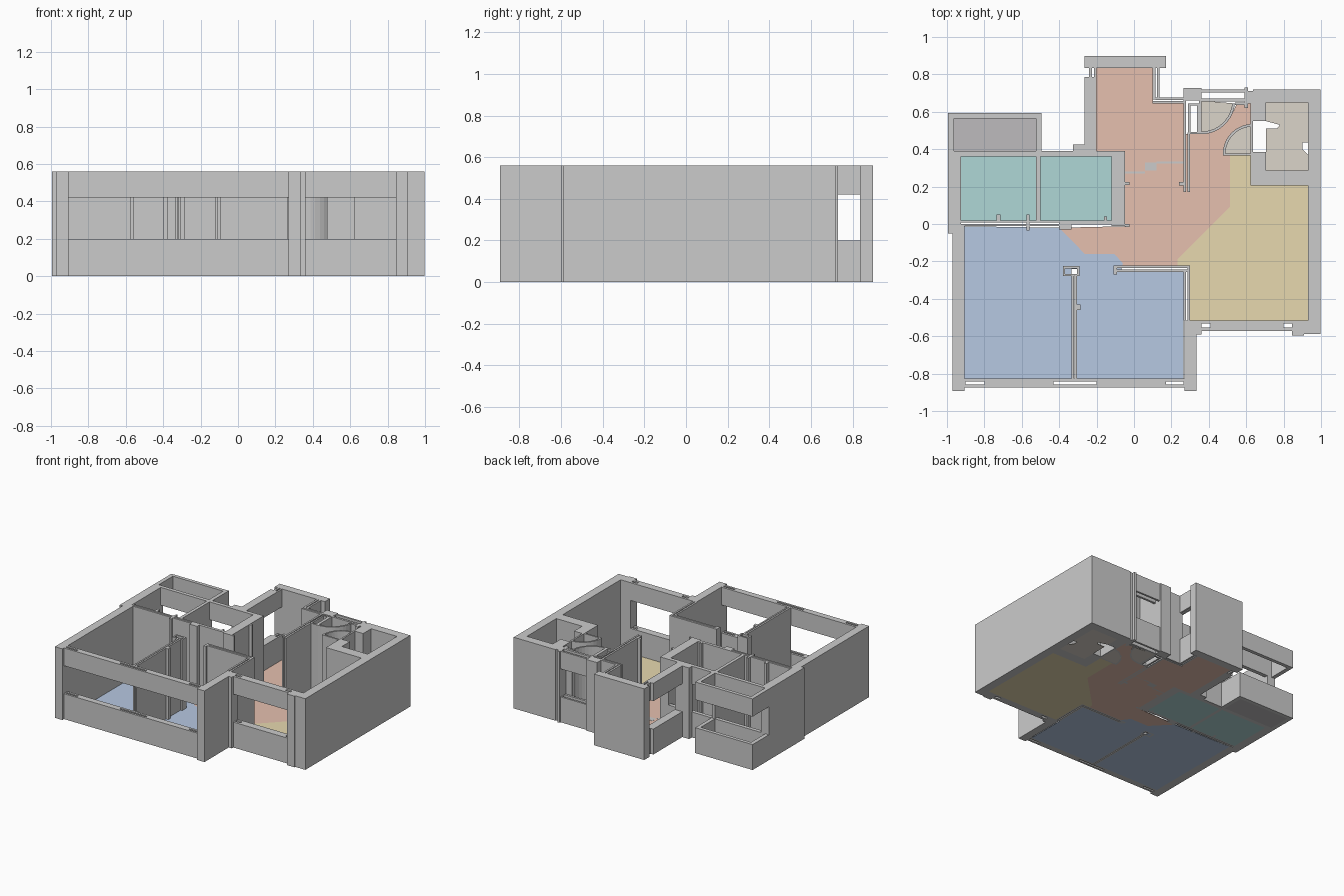
import bpy, bmesh, math

H, SILL, HEAD = 0.56, 0.2, 0.42      # wall height, window bottom, window top
FULL, OPEN = [(0, H)], [(0, SILL), (HEAD, H)]


def finish(name, bm, color=None):
    bmesh.ops.recalc_face_normals(bm, faces=bm.faces)
    me = bpy.data.meshes.new(name)
    bm.to_mesh(me)
    bm.free()
    ob = bpy.data.objects.new(name, me)
    bpy.context.collection.objects.link(ob)
    if color:
        mat = bpy.data.materials.new(name + "_colour")
        mat.diffuse_color = (*color, 1)
        me.materials.append(mat)


def extrude(bm, pts, z0, z1):
    face = bm.faces.new([bm.verts.new((x, y, z0)) for x, y in pts])
    up = bmesh.ops.extrude_face_region(bm, geom=[face])["geom"]
    bm.faces.new([bm.verts.new((x, y, z0)) for x, y in pts]) if face not in bm.faces[:] else None
    bmesh.ops.translate(bm, vec=(0, 0, z1 - z0),
                        verts=[v for v in up if isinstance(v, bmesh.types.BMVert)])


def walls(name, rects, spans=FULL):
    """Wall pieces given as (x0, x1, y0, y1)."""
    bm = bmesh.new()
    for x0, x1, y0, y1 in rects:
        for z0, z1 in spans:
            extrude(bm, [(x0, y0), (x1, y0), (x1, y1), (x0, y1)], z0, z1)
    finish(name, bm)


def slotted(name, x0, x1, y0, y1, slots, slot_y):
    """Window wall: sill and lintel with narrow vertical slots."""
    a, b = slot_y
    rects = [(x0, x1, y0, a), (x0, x1, b, y1)]
    x = x0
    for s0, s1 in slots:
        if s0 > x:
            rects.append((x, s0, a, b))
        x = s1
    if x < x1:
        rects.append((x, x1, a, b))
    walls(name, rects, OPEN)


def ring(name, x0, x1, y0, y1, t):
    walls(name, [(x0, x1, y0, y0 + t), (x0, x1, y1 - t, y1),
                 (x0, x0 + t, y0 + t, y1 - t), (x1 - t, x1, y0 + t, y1 - t)])


def arc_pts(cx, cy, r, a0, a1, n=10):
    return [(cx + r * math.cos(math.radians(a0 + (a1 - a0) * i / n)),
             cy + r * math.sin(math.radians(a0 + (a1 - a0) * i / n))) for i in range(n + 1)]


def arc_wall(name, cx, cy, r, a0, a1, t=0.014):
    bm = bmesh.new()
    extrude(bm, arc_pts(cx, cy, r, a0, a1) + arc_pts(cx, cy, r - t, a1, a0), 0, H)
    finish(name, bm)


def floor(name, polys, color):
    bm = bmesh.new()
    for p in polys:
        extrude(bm, p, 0, 0.003)
    finish(name, bm, color)


def rect(x0, x1, y0, y1):
    return [(x0, y0), (x1, y0), (x1, y1), (x0, y1)]


# Outer walls
walls("left_wall", [(-0.97, -0.905, -0.893, -0.045), (-0.995, -0.925, -0.05, 0.39),
                    (-0.925, -0.905, -0.05, -0.01)])
walls("front_pier", [(0.27, 0.333, -0.893, -0.575), (0.27, 0.36, -0.592, -0.515)])
walls("right_wall", [(0.93, 0.998, -0.588, 0.718), (0.845, 0.93, -0.575, -0.515),
                     (0.845, 0.91, -0.597, -0.575), (0.91, 0.93, -0.588, -0.575)])
slotted("bedroom_window_wall", -0.905, 0.27, -0.873, -0.825,
        [(-0.9, -0.80), (-0.43, -0.20), (0.17, 0.265)], (-0.857, -0.843))
slotted("living_window_wall", 0.36, 0.845, -0.573, -0.515,
        [(0.36, 0.41), (0.80, 0.845)], (-0.553, -0.533))

# Square shaft room at the back right
walls("shaft_walls", [(0.635, 0.93, 0.65, 0.718), (0.635, 0.93, 0.205, 0.285),
                      (0.635, 0.705, 0.55, 0.65), (0.635, 0.705, 0.285, 0.385)])

# Entry hall bay
walls("entry_back_wall", [(-0.265, 0.172, 0.835, 0.898)])
walls("entry_window_left", [(-0.265, -0.2, 0.41, 0.785), (-0.24, -0.225, 0.785, 0.835),
                            (-0.213, -0.2, 0.785, 0.835)], OPEN)
walls("entry_window_right", [(0.10, 0.115, 0.665, 0.835), (0.122, 0.137, 0.665, 0.835)], OPEN)
walls("entry_side_wall", [(0.10, 0.275, 0.645, 0.657), (0.115, 0.275, 0.663, 0.677),
                          (-0.325, -0.2, 0.385, 0.425)])

# Terrace railing and header
walls("terrace_window_wall", [(-0.995, -0.495, 0.565, 0.593), (-0.995, -0.963, 0.39, 0.565),
                              (-0.525, -0.495, 0.39, 0.565)], OPEN)

# Small rooms at the left
walls("small_room_windows", [(-0.925, -0.525, 0.36, 0.39), (-0.5, -0.12, 0.36, 0.39)], OPEN)
walls("small_room_walls", [(-0.525, -0.5, 0.02, 0.39), (-0.12, -0.048, -0.012, 0.39),
                           (-0.925, -0.12, 0.007, 0.02), (-0.925, -0.4, -0.012, 0.0),
                           (-0.735, -0.715, 0.02, 0.05), (-0.575, -0.56, -0.035, 0.05),
                           (-0.4, -0.335, -0.03, 0.007), (-0.335, -0.12, -0.003, 0.007),
                           (-0.048, -0.025, -0.015, 0.0), (-0.048, -0.025, 0.208, 0.225),
                           (-0.16, -0.145, 0.005, 0.04)])

# Partition walls
walls("bedroom_partition", [(-0.335, -0.322, -0.825, -0.27), (-0.317, -0.305, -0.825, -0.27),
                            (-0.305, -0.285, -0.46, -0.43)])
ring("bedroom_column", -0.38, -0.292, -0.278, -0.225, 0.012)
walls("hall_partition", [(-0.10, 0.3, -0.236, -0.222), (-0.10, 0.285, -0.256, -0.243),
                         (-0.11, -0.09, -0.27, -0.222), (0.265, 0.279, -0.515, -0.243),
                         (0.286, 0.3, -0.515, -0.236)])
walls("kitchen_partition", [(0.265, 0.279, 0.17, 0.70), (0.285, 0.299, 0.17, 0.49),
                            (0.24, 0.265, 0.205, 0.225)])

# Washroom with two curved screens
ring("washroom_duct", 0.29, 0.348, 0.48, 0.645, 0.012)
walls("washroom_pier", [(0.265, 0.36, 0.66, 0.728), (0.348, 0.36, 0.48, 0.66),
                        (0.59, 0.61, 0.62, 0.73), (0.61, 0.635, 0.645, 0.71),
                        (0.54, 0.59, 0.635, 0.65), (0.622, 0.635, 0.205, 0.385)])
slotted("washroom_window_wall", 0.36, 0.59, 0.655, 0.718, [(0.36, 0.59)], (0.672, 0.703))
arc_wall("curved_screen_left", 0.36, 0.66, 0.18, -90, -5)
arc_wall("curved_screen_right", 0.635, 0.375, 0.16, 90, 180)
walls("curved_screen_ends", [(0.475, 0.635, 0.365, 0.378), (0.622, 0.635, 0.375, 0.65)])

# Coloured floors
floor("bedroom_floor", [[(-0.905, -0.825), (-0.335, -0.825), (-0.335, -0.24), (-0.305, -0.24),
                         (-0.305, -0.825), (0.265, -0.825), (0.265, -0.25), (-0.07, -0.25),
                         (-0.06, -0.21), (-0.105, -0.16), (-0.263, -0.16), (-0.4, -0.02),
                         (-0.905, -0.012)]], (0.47, 0.58, 0.76))
floor("hall_floor", [[(-0.2, 0.835), (0.102, 0.835), (0.102, 0.648), (0.27, 0.648), (0.27, 0.48),
                      (0.36, 0.48), (0.46, 0.515), (0.53, 0.6), (0.55, 0.645), (0.625, 0.645),
                      (0.625, 0.535), (0.52, 0.485), (0.475, 0.375), (0.512, 0.37), (0.512, 0.09),
                      (0.232, -0.19), (0.232, -0.222), (-0.06, -0.222), (-0.105, -0.16),
                      (-0.263, -0.16), (-0.4, -0.02), (-0.05, -0.012), (-0.05, 0.39),
                      (-0.2, 0.39)]], (0.79, 0.53, 0.43))
floor("living_floor", [[(0.512, 0.37), (0.625, 0.37), (0.625, 0.205), (0.93, 0.205),
                        (0.93, -0.515), (0.3, -0.515), (0.3, -0.222), (0.232, -0.222),
                        (0.232, -0.19), (0.512, 0.09)]], (0.80, 0.69, 0.43))
floor("small_room_floor", [rect(-0.925, -0.525, 0.02, 0.36), rect(-0.5, -0.12, 0.02, 0.36)],
      (0.43, 0.68, 0.67))
floor("terrace_floor", [rect(-0.963, -0.525, 0.39, 0.565)], (0.51, 0.5, 0.51))
floor("service_floor", [
    [(0.705, 0.285), (0.93, 0.285), (0.93, 0.37), (0.9, 0.40), (0.9, 0.435), (0.93, 0.435),
     (0.93, 0.65), (0.705, 0.65), (0.705, 0.55), (0.78, 0.53), (0.765, 0.51), (0.705, 0.51)],
    [(0.36, 0.66)] + arc_pts(0.36, 0.66, 0.168, -90, -5),
    [(0.63, 0.378)] + arc_pts(0.63, 0.378, 0.145, 90, 180)], (0.71, 0.66, 0.59))

# Low threshold strips across the hall floor
walls("hall_threshold", [(-0.048, 0.06, 0.27, 0.28), (0.06, 0.12, 0.285, 0.33),
                         (0.12, 0.265, 0.323, 0.333)], [(0, 0.004)])
